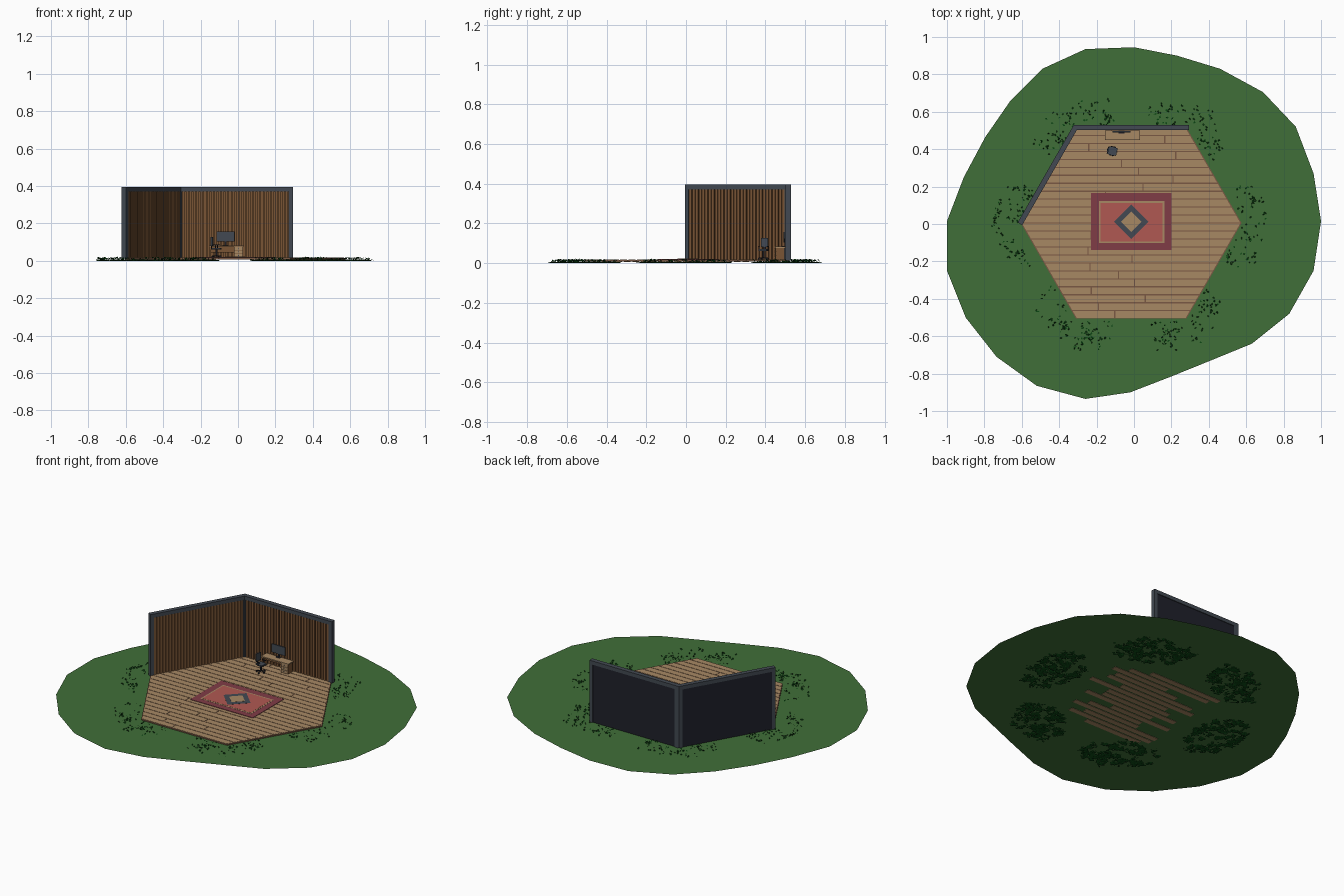
import bpy, bmesh, math, random
from mathutils import Matrix, Vector

if "Cube" in bpy.data.objects:
    bpy.data.objects.remove(bpy.data.objects["Cube"])

random.seed(7)


def material(name, r, g, b):
    m = bpy.data.materials.new(name)
    lin = [((c / 255 + 0.055) / 1.055) ** 2.4 for c in (r, g, b)]
    m.diffuse_color = (*lin, 1)
    m.use_nodes = True
    m.node_tree.nodes["Principled BSDF"].inputs["Base Color"].default_value = m.diffuse_color
    return m


GRASS = material("grass green", 64, 111, 56)
LEAF = material("dark leaf green", 10, 66, 18)
PLANK = material("light plank", 167, 136, 100)
EDGE = material("deck edge brown", 122, 88, 68)
SLAT = material("slat brown", 122, 85, 53)
BACKING = material("dark backing brown", 48, 34, 23)
SLATE = material("slate frame", 66, 73, 82)
NAVY = material("dark navy panel", 31, 32, 42)
RUG_DARK = material("wine red", 128, 60, 70)
RUG_RED = material("rug red", 176, 88, 82)


def finish(name, bm, mat, matrix=Matrix(), recalc=True):
    if recalc:
        bmesh.ops.recalc_face_normals(bm, faces=bm.faces)
    me = bpy.data.meshes.new(name)
    bm.to_mesh(me)
    bm.free()
    me.materials.append(mat)
    ob = bpy.data.objects.new(name, me)
    ob.matrix_world = matrix
    bpy.context.collection.objects.link(ob)
    return ob


def boxes(name, mat, items, matrix=Matrix()):
    """Each item is (x0, x1, y0, y1, z0, z1)."""
    bm = bmesh.new()
    for x0, x1, y0, y1, z0, z1 in items:
        c = Vector((x0 + x1, y0 + y1, z0 + z1)) / 2
        s = Matrix.Diagonal((x1 - x0, y1 - y0, z1 - z0, 1))
        bmesh.ops.create_cube(bm, size=1, matrix=Matrix.Translation(c) @ s)
    return finish(name, bm, mat, matrix)


def prisms(name, mat, outlines, z0, z1):
    bm = bmesh.new()
    for pts in outlines:
        low = [bm.verts.new((x, y, z0)) for x, y in pts]
        top = [bm.verts.new((x, y, z1)) for x, y in pts]
        bm.faces.new(low[::-1])
        bm.faces.new(top)
        for i in range(len(pts)):
            j = (i + 1) % len(pts)
            bm.faces.new((low[i], low[j], top[j], top[i]))
    return finish(name, bm, mat)


# Lawn: one flat irregular sheet
LAWN_Z = 0.008
lawn = [(-0.26, 0.935), (0, 0.945), (0.23, 0.90), (0.46, 0.83), (0.69, 0.705), (0.865, 0.52),
        (0.96, 0.27), (1, 0.015), (0.96, -0.25), (0.83, -0.48), (0.63, -0.64), (0.41, -0.73),
        (0.2, -0.815), (-0.02, -0.90), (-0.26, -0.935), (-0.52, -0.865), (-0.735, -0.71),
        (-0.90, -0.50), (-1, -0.25), (-1, 0.015), (-0.91, 0.25), (-0.795, 0.465),
        (-0.66, 0.66), (-0.49, 0.83)]
bm = bmesh.new()
bm.faces.new([bm.verts.new((x, y, LAWN_Z)) for x, y in reversed(lawn)])
finish("lawn", bm, GRASS, recalc=False)

# Hexagonal deck base
CX, CY, R = -0.015, 0.005, 0.59
H = R * math.sqrt(3) / 2
hexagon = [(CX + R * math.cos(k * math.pi / 3), CY + R * math.sin(k * math.pi / 3)) for k in range(6)]
prisms("deck_base", EDGE, [hexagon], 0.0085, 0.0155)

# Deck planks: rows clipped to the hexagon, with random end joints
rows, planks = 24, []
pitch = 2 * H / rows


def half_width(y):
    return R - abs(y) / math.sqrt(3) - 0.006


for i in range(rows):
    y0, y1 = -H + i * pitch + 0.003, -H + (i + 1) * pitch - 0.003
    w0, w1 = half_width(y0), half_width(y1)
    cut = random.uniform(-0.25, 0.25)
    planks.append([(CX - w0, CY + y0), (CX + cut - 0.003, CY + y0), (CX + cut - 0.003, CY + y1), (CX - w1, CY + y1)])
    planks.append([(CX + cut + 0.003, CY + y0), (CX + w0, CY + y0), (CX + w1, CY + y1), (CX + cut + 0.003, CY + y1)])
prisms("deck_planks", PLANK, planks, 0.012, 0.017)

# Support strips showing below the lawn
strips = []
for i in range(16):
    y = -0.355 + i * pitch
    x, w = random.uniform(-0.17, 0.14), random.uniform(0.18, 0.32)
    strips.append((x - w, x + w, y, y + 0.033, 0.006, 0.012))
boxes("deck_supports", PLANK, strips)


# Rug: stacked thin layers
def rect(x0, x1, y0, y1):
    return [(x0, y0), (x1, y0), (x1, y1), (x0, y1)]


def diamond(r):
    return [(-0.015 + r, 0.012), (-0.015, 0.012 + r), (-0.015 - r, 0.012), (-0.015, 0.012 - r)]


layers = [("rug_border", RUG_DARK, rect(-0.23, 0.2, -0.14, 0.165)),
          ("rug_stripe", PLANK, rect(-0.188, 0.162, -0.102, 0.122)),
          ("rug_field", RUG_RED, rect(-0.179, 0.153, -0.093, 0.113)),
          ("rug_diamond", SLATE, diamond(0.093)),
          ("rug_diamond_centre", PLANK, diamond(0.054))]
for i, (name, mat, pts) in enumerate(layers):
    prisms(name, mat, [pts], 0.016, 0.0195 + 0.0007 * i)


# Walls: local x runs along the wall, local y points inwards (negative)
def wall(name, start, end, gap, backing):
    d = Vector((*end, 0)) - Vector((*start, 0))
    length = d.length
    m = Matrix.Translation((*start, 0)) @ Matrix.Rotation(math.atan2(d.y, d.x), 4, "Z")
    top, inner = 0.395, -0.028
    boxes(name + "_frame", SLATE, [(0, length, inner, 0, 0.372, top),
                                   (0, 0.022, inner, 0, 0.012, 0.38),
                                   (length - 0.022, length, inner, 0, 0.012, 0.38)], m)
    boxes(name + "_outer_panel", NAVY, [(0.01, length - 0.01, -0.012, -0.005, 0.012, 0.376)], m)
    boxes(name + "_backing", backing, [(0.01, length - 0.01, -0.017, -0.0121, 0.012, 0.376)], m)
    n = 30
    step = (length - 0.044) / n
    boxes(name + "_slats", SLAT, [(0.022 + i * step + gap, 0.022 + (i + 1) * step - gap,
                                   -0.026, -0.016, 0.014, 0.374) for i in range(n)], m)


corner = (-0.322, 0.53)
wall("side_wall", (-0.622, 0.008), corner, 0.002, BACKING)
wall("back_wall", corner, (0.293, 0.53), 0.0025, SLAT)
# Corner post closes the joint between both walls
prisms("corner_post", SLATE, [[(-0.322, 0.53), (-0.325, 0.512), (-0.305, 0.503), (-0.292, 0.53)]], 0.012, 0.3945)

# Desk with a drawer block
boxes("desk_top", PLANK, [(-0.155, 0.032, 0.448, 0.5, 0.076, 0.083)])
boxes("desk_sides", SLAT, [(-0.152, -0.145, 0.453, 0.497, 0.016, 0.077),
                           (-0.022, 0.027, 0.453, 0.497, 0.016, 0.077),
                           (-0.15, -0.02, 0.488, 0.493, 0.045, 0.077)])
boxes("desk_drawers", PLANK, [(-0.019, 0.024, 0.450, 0.454, z, z + 0.017) for z in (0.02, 0.039, 0.058)])
boxes("drawer_handles", SLATE, [(-0.001, 0.006, 0.4485, 0.451, z, z + 0.003) for z in (0.027, 0.046, 0.065)])

# Monitor
boxes("monitor_screen", SLATE, [(-0.114, -0.02, 0.490, 0.496, 0.104, 0.156)])
boxes("monitor_stand", NAVY, [(-0.082, -0.052, 0.484, 0.499, 0.082, 0.085),
                              (-0.072, -0.062, 0.495, 0.499, 0.084, 0.125)])

# Office chair, turned slightly
chair = Matrix.Translation((-0.115, 0.39, 0)) @ Matrix.Rotation(math.radians(-12), 4, "Z")
boxes("chair_seat", SLATE, [(-0.022, 0.024, -0.021, 0.021, 0.062, 0.070)], chair)
boxes("chair_back", SLATE, [(-0.028, -0.021, -0.018, 0.018, 0.08, 0.127)], chair)
boxes("chair_fittings", NAVY, [(-0.004, 0.004, -0.004, 0.004, 0.026, 0.064),
                               (-0.030, -0.026, -0.004, 0.004, 0.062, 0.095),
                               (-0.028, -0.01, -0.004, 0.004, 0.060, 0.064)]
      + [(-0.014, 0.014, s * 0.023 - 0.002, s * 0.023 + 0.002, 0.083, 0.087) for s in (-1, 1)]
      + [(-0.002, 0.002, s * 0.023 - 0.002, s * 0.023 + 0.002, 0.064, 0.084) for s in (-1, 1)], chair)
for k in range(5):
    arm = chair @ Matrix.Rotation(k * math.tau / 5, 4, "Z")
    boxes(f"chair_foot_{k + 1}", NAVY, [(0, 0.026, -0.002, 0.002, 0.024, 0.028),
                                        (0.021, 0.028, -0.003, 0.003, 0.017, 0.025)], arm)

# Low foliage around the deck corners: small tufts, mostly below the lawn with tips poking out
bm = bmesh.new()
for k, (hx, hy) in enumerate(hexagon):
    out = Vector((math.cos(k * math.pi / 3), math.sin(k * math.pi / 3)))
    side = Vector((-out.y, out.x))
    for _ in range(75):
        a, q = random.uniform(0, math.tau), math.sqrt(random.random())
        tuft = Vector((hx, hy)) + out * (0.14 * q * math.cos(a)) + side * (0.23 * q * math.sin(a))
        for _ in range(14):
            p = tuft + Vector((random.gauss(0, 0.011), random.gauss(0, 0.011)))
            dx, dy = abs(p.x - CX), abs(p.y - CY)
            outside = dy > H + 0.014 and dx < 0.7 or dx > R + 0.016 - dy / math.sqrt(3)
            poke = outside and random.random() < 0.14
            tilt = 0.9 if poke else 0.35
            z = random.uniform(0.009, 0.017) if poke else random.uniform(0.001, 0.005)
            m = (Matrix.Translation((p.x, p.y, z)) @ Matrix.Rotation(random.uniform(0, math.tau), 4, "Z")
                 @ Matrix.Rotation(random.uniform(-tilt, tilt), 4, "Y")
                 @ Matrix.Rotation(random.uniform(-tilt, tilt), 4, "X"))
            s = random.uniform(0.006, 0.009) if poke else random.uniform(0.009, 0.013)
            leaf = []
            for q2 in ((-s, 0, 0), (0, -s * 0.65, 0), (s, 0, 0), (0, s * 0.65, 0)):
                v = m @ Vector(q2)
                v.z = min(max(v.z, 0.0), 0.024 if poke else 0.0072)
                leaf.append(bm.verts.new(v))
            bm.faces.new(leaf)
finish("foliage", bm, LEAF, recalc=False)
